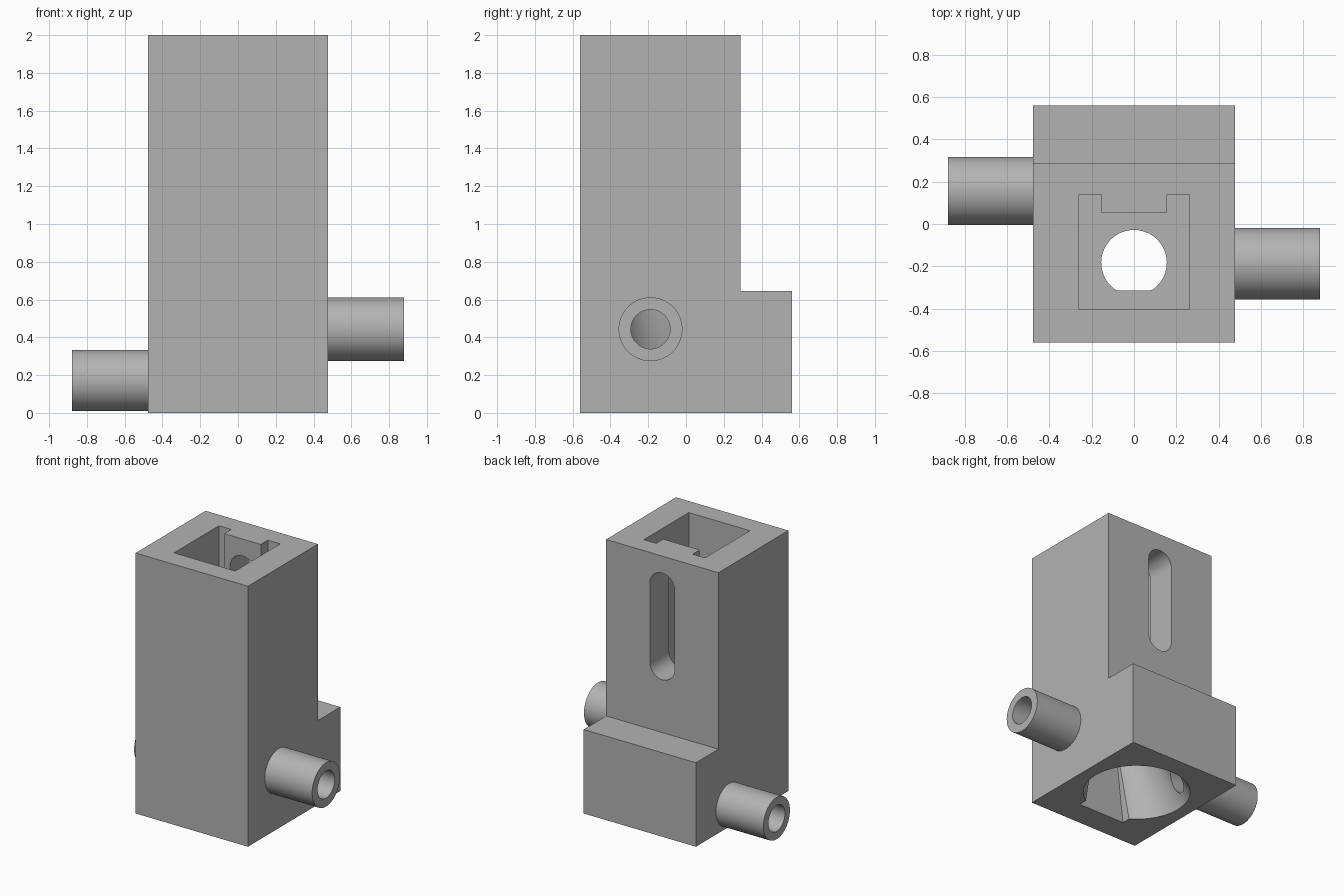
import bpy
import math
from mathutils import Vector

if "Cube" in bpy.data.objects:
    bpy.data.objects.remove(bpy.data.objects["Cube"], do_unlink=True)

grey = bpy.data.materials.new("plain_grey")
grey.use_nodes = True
colour = (0.45, 0.45, 0.45, 1)
grey.diffuse_color = colour
grey.node_tree.nodes["Principled BSDF"].inputs["Base Color"].default_value = colour


def loft(name, ring_a, ring_b):
    """Closed solid between two rings with equal point counts."""
    n = len(ring_a)
    faces = [tuple(reversed(range(n))), tuple(range(n, 2 * n))]
    faces += [(i, (i + 1) % n, n + (i + 1) % n, n + i) for i in range(n)]
    mesh = bpy.data.meshes.new(name)
    mesh.from_pydata(ring_a + ring_b, [], faces)
    mesh.materials.append(grey)
    obj = bpy.data.objects.new(name, mesh)
    bpy.context.collection.objects.link(obj)
    select(obj)
    bpy.ops.object.mode_set(mode='EDIT')
    bpy.ops.mesh.select_all(action='SELECT')
    bpy.ops.mesh.normals_make_consistent(inside=False)
    bpy.ops.object.mode_set(mode='OBJECT')
    return obj


def select(obj):
    bpy.ops.object.select_all(action='DESELECT')
    obj.select_set(True)
    bpy.context.view_layer.objects.active = obj


def prism(name, profile, axis, start, end):
    """Extrude a 2D profile along x, y or z."""
    def ring(d):
        return [Vector(p[:axis] + (d,) + p[axis:]) for p in profile]
    return loft(name, ring(start), ring(end))


def circle(cx, cy, r, n=64):
    return [(cx + r * math.cos(math.tau * i / n),
             cy + r * math.sin(math.tau * i / n)) for i in range(n)]


def cut(target, cutter):
    cutter.hide_render = True
    mod = target.modifiers.new("cut", 'BOOLEAN')
    mod.operation = 'DIFFERENCE'
    mod.solver = 'EXACT'
    mod.object = cutter
    select(target)
    bpy.ops.object.modifier_apply(modifier=mod.name)
    bpy.data.objects.remove(cutter, do_unlink=True)


def smooth(obj):
    select(obj)
    bpy.ops.object.shade_smooth_by_angle(angle=math.radians(25))


# Main housing with a low step at the back
W, FRONT, BACK = 0.477, -0.56, 0.56
COLUMN_BACK, STEP_Z = 0.288, 0.645
housing = prism("housing", [(FRONT, 0), (BACK, 0), (BACK, STEP_Z),
                            (COLUMN_BACK, STEP_Z), (COLUMN_BACK, 2), (FRONT, 2)],
                0, -W, W)

# Upper chamber, leaving a rail along its back wall
FLOOR = 0.72
half = [(0.26, -0.405), (0.26, 0.14), (0.155, 0.14), (0.155, 0.055)]
chamber = half + [(-x, y) for x, y in reversed(half)]
cut(housing, prism("chamber_cutter", chamber, 2, FLOOR, 2.1))

# Tapered funnel under the chamber, its throat flattened at the front
FLAT, FUNNEL_TOP = -0.315, 0.65
throat = [(x, max(y, FLAT)) for x, y in circle(0, -0.183, 0.155)]
cut(housing, prism("throat_cutter", throat, 2, FUNNEL_TOP - 0.02, FLOOR + 0.05))
cut(housing, loft("funnel_cutter",
                  [Vector((x, y, -0.001)) for x, y in circle(0, 0.03, 0.38)],
                  [Vector((x, y, FUNNEL_TOP)) for x, y in throat]))


# Shallow tapered recess at the front of the funnel
def recess(w, y, z):
    return [Vector(p) for p in ((-w, y, z), (w, y, z), (w, -0.2, z), (-w, -0.2, z))]


cut(housing, loft("recess_cutter", recess(0.2, -0.36, -0.002),
                  recess(0.085, FLAT, FUNNEL_TOP - 0.01)))

# Rounded vertical slot through the back wall and rail
r, low, high = 0.105, 1.155, 1.765
slot = [(r * math.cos(math.pi * i / 24), high + r * math.sin(math.pi * i / 24))
        for i in range(25)]
slot += [(-x, low + high - z) for x, z in slot]
cut(housing, prism("slot_cutter", slot, 1, -0.05, 0.4))

# Hollow side tubes, each with a bore running into the funnel
for name, side, y, z, outer, inner, stop in (
        ("left_tube", 1, -0.188, 0.443, 0.169, 0.104, 0.05),
        ("right_tube", -1, 0.157, 0.172, 0.161, 0.1, 0.1)):
    tube = prism(name, circle(y, z, outer), 0, side * W, side * 0.88)
    bore = circle(y, z, inner)
    cut(tube, prism("tube_bore_cutter", bore, 0, side * 0.4, side * 0.95))
    cut(housing, prism("wall_bore_cutter", bore, 0, side * stop, side * 0.6))
    smooth(tube)
smooth(housing)
